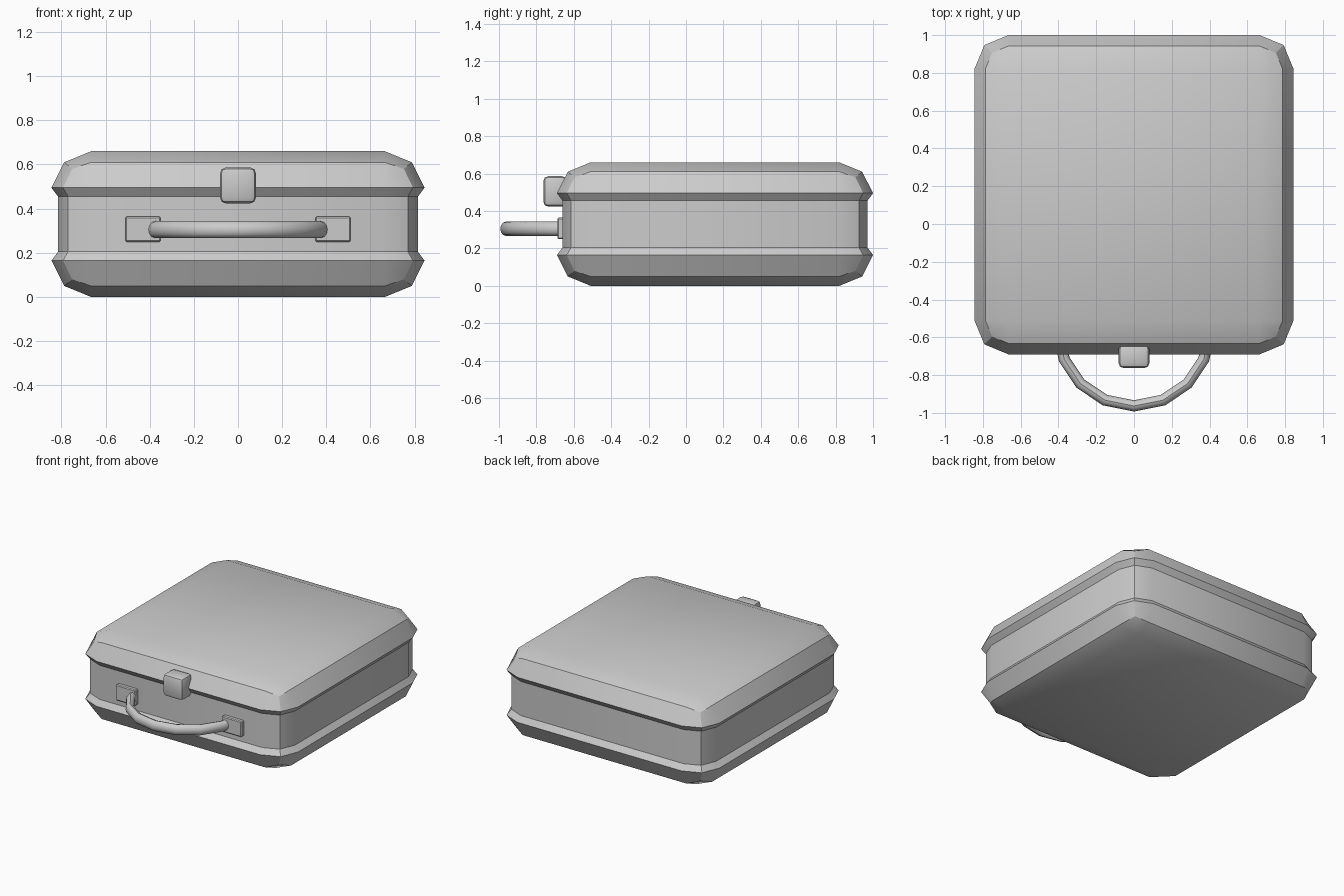
import bpy, bmesh
from math import sin, cos, pi, radians

if "Cube" in bpy.data.objects:
    bpy.data.objects.remove(bpy.data.objects["Cube"])

CY = 0.155   # case centre in y
MID = 0.33   # mirror height of the two shells


def finish(name, bm, angle=30):
    bmesh.ops.remove_doubles(bm, verts=bm.verts, dist=1e-4)
    bmesh.ops.recalc_face_normals(bm, faces=bm.faces)
    me = bpy.data.meshes.new(name)
    bm.to_mesh(me)
    bm.free()
    ob = bpy.data.objects.new(name, me)
    bpy.context.collection.objects.link(ob)
    bpy.ops.object.select_all(action='DESELECT')
    ob.select_set(True)
    bpy.context.view_layer.objects.active = ob
    bpy.ops.object.shade_smooth_by_angle(angle=radians(angle))
    return ob


def loft(name, rings, angle=30):
    bm = bmesh.new()
    loops = [[bm.verts.new(p) for p in r] for r in rings]
    n = len(loops[0])
    for a, b in zip(loops, loops[1:]):
        for i in range(n):
            j = (i + 1) % n
            bm.faces.new((a[i], a[j], b[j], b[i]))
    bm.faces.new(loops[0])
    bm.faces.new(loops[-1])
    return finish(name, bm, angle)


def ring(half, r, z, mid_dz=0.0, mid_in=0.0):
    """Rounded square with two-segment corners; the corner middle can dip."""
    pts = []
    for k in range(4):
        a0 = k * pi / 2
        cx = (half - r) * (1 if k in (0, 3) else -1)
        cy = (half - r) * (1 if k < 2 else -1)
        for s in range(3):
            a = a0 + s * pi / 4
            rr = r - mid_in if s == 1 else r
            pts.append((cx + rr * cos(a), CY + cy + rr * sin(a),
                        z + (mid_dz if s == 1 else 0)))
    return pts


def box(name, centre, size, bevel, segments):
    bm = bmesh.new()
    bmesh.ops.create_cube(bm, size=1)
    bmesh.ops.scale(bm, vec=size, verts=bm.verts)
    bmesh.ops.bevel(bm, geom=bm.edges[:], offset=bevel, segments=segments,
                    profile=0.5, affect='EDGES')
    bmesh.ops.translate(bm, vec=centre, verts=bm.verts)
    return finish(name, bm)


# Lid and bottom shell, mirrored about the middle height
for name, s in (("lid", 1), ("bottom_shell", -1)):
    def z(h):
        return MID + s * h
    loft(name, [ring(0.815, 0.155, z(0.125)),
                ring(0.845, 0.18, z(0.165)),
                ring(0.787, 0.122, z(0.28), -0.03 * s, 0.0),
                ring(0.665, 0.0, z(0.33))])

# Straight case wall
loft("case_wall", [ring(0.815, 0.155, 0.2), ring(0.815, 0.155, 0.46)])

# Handle: half torus with a slightly tall cross-section
R, SIDES = 0.40, 12
rings = []
for i in range(9):
    a = pi + i * pi / 8
    rings.append([((R + 0.03 * cos(t)) * cos(a),
                   -0.563 + (R + 0.03 * cos(t)) * sin(a),
                   0.305 + 0.038 * sin(t))
                  for t in (2 * pi * k / SIDES for k in range(SIDES))])
loft("handle", rings, 35)

# Handle mounting plates
for side, sx in (("left", -1), ("right", 1)):
    box("handle_plate_" + side, (sx * 0.43, -0.66, 0.307),
        (0.16, 0.056, 0.115), 0.006, 1)

# Front clasp
box("clasp", (0, -0.70, 0.505), (0.162, 0.125, 0.162), 0.025, 2)
